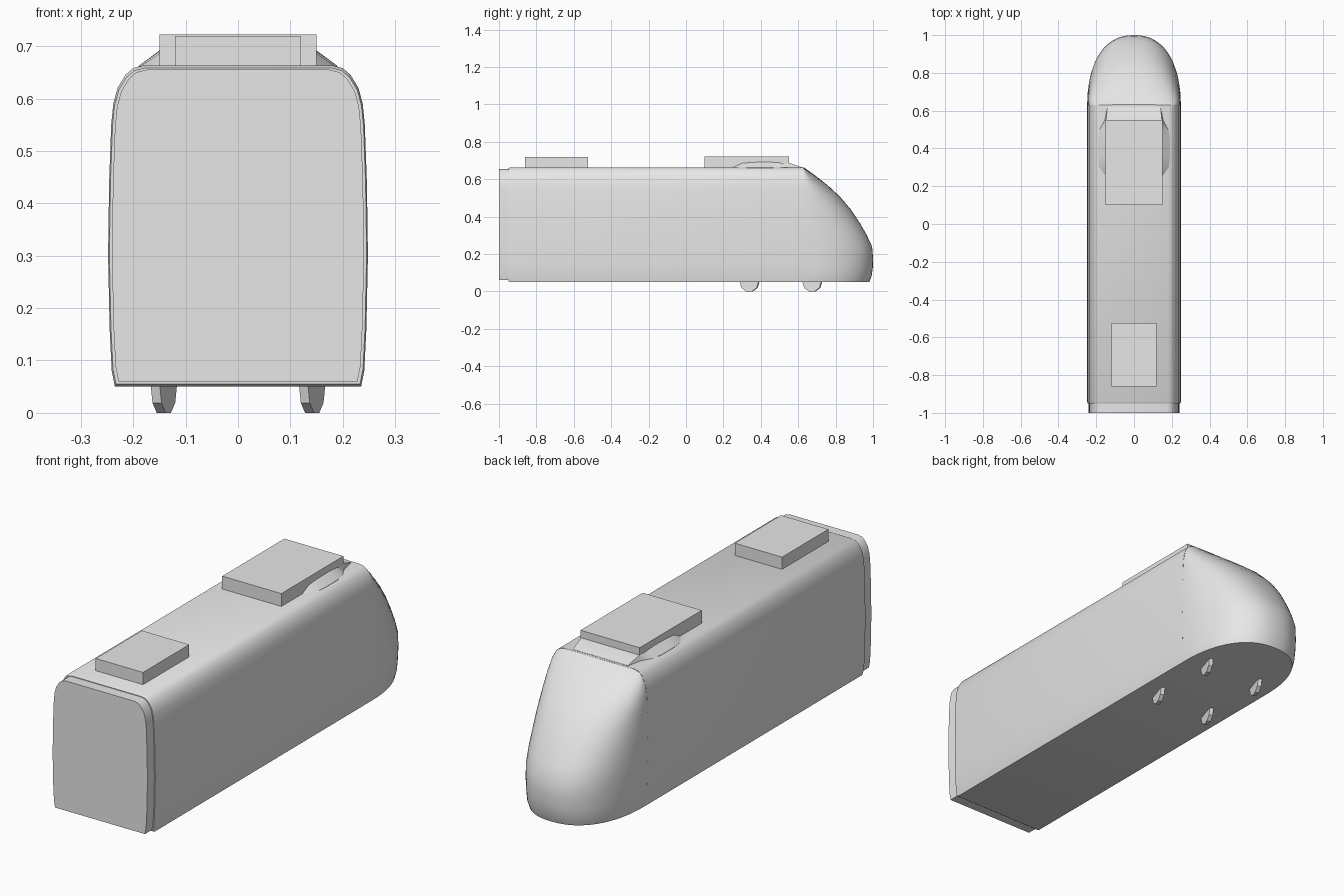
import bpy
import math

if "Cube" in bpy.data.objects:
    bpy.data.objects.remove(bpy.data.objects["Cube"], do_unlink=True)

grey = bpy.data.materials.new("plain grey")
grey.use_nodes = True
colour = (0.8, 0.8, 0.8, 1)
grey.diffuse_color = colour
grey.node_tree.nodes["Principled BSDF"].inputs["Base Color"].default_value = colour


def finish(ob, name, smooth=None):
    ob.name = name
    ob.data.materials.append(grey)
    if smooth:
        bpy.ops.object.select_all(action="DESELECT")
        ob.select_set(True)
        bpy.context.view_layer.objects.active = ob
        bpy.ops.object.shade_smooth_by_angle(angle=math.radians(smooth))
    return ob


def loft(name, rings, smooth=None):
    """Skin a list of equal closed rings and cap both ends."""
    n = len(rings[0])
    verts = [p for ring in rings for p in ring]
    faces = [(r * n + i, r * n + (i + 1) % n, (r + 1) * n + (i + 1) % n, (r + 1) * n + i)
             for r in range(len(rings) - 1) for i in range(n)]
    faces.append(tuple(reversed(range(n))))
    faces.append(tuple(range(len(verts) - n, len(verts))))
    mesh = bpy.data.meshes.new(name)
    mesh.from_pydata(verts, [], faces)
    ob = bpy.data.objects.new(name, mesh)
    bpy.context.collection.objects.link(ob)
    return finish(ob, name, smooth)


def box(name, half_x, y0, y1, z0, z1):
    bpy.ops.mesh.primitive_cube_add(size=1, location=(0, (y0 + y1) / 2, (z0 + z1) / 2))
    ob = bpy.context.object
    ob.scale = (2 * half_x, y1 - y0, z1 - z0)
    return finish(ob, name)


# Half cross-section of the carriage: half width, height
side = [(0.235, 0.05), (0.241, 0.08), (0.245, 0.16), (0.248, 0.3), (0.246, 0.44),
        (0.242, 0.55), (0.238, 0.59), (0.23, 0.62), (0.215, 0.645), (0.2, 0.658), (0.18, 0.663)]


def section(y, shrink=1.0, low=0.05, high=0.663):
    half = [(x * shrink, low + (z - 0.05) / 0.613 * (high - low)) for x, z in side]
    return [(-x, y, z) for x, z in half] + [(x, y, z) for x, z in reversed(half)]


# Carriage body and recessed rear end
loft("body", [section(-0.95, 0.99, 0.055, 0.658), section(-0.94), section(0.63)], 30)
loft("rear_end", [section(-1, 0.97, 0.06, 0.655), section(-0.93, 0.97, 0.06, 0.655)], 30)


# Nose, built as stacked rounded slices
def lookup(table, z):
    for (a, za), (b, zb) in zip(table, table[1:]):
        if z <= zb:
            return a + (b - a) * (z - za) / (zb - za)
    return table[-1][0]


reach = [(0.98, 0.05), (0.992, 0.08), (0.999, 0.13), (1.0, 0.18), (0.995, 0.24),
         (0.967, 0.3), (0.93, 0.365), (0.88, 0.44), (0.82, 0.51), (0.76, 0.565),
         (0.7, 0.613), (0.66, 0.642), (0.645, 0.652), (0.632, 0.663)]
steps = 32
nose = []
for tip, z in reach:
    width = lookup(side, z)
    ring = []
    for i in range(steps + 1):
        t = math.pi * i / steps
        c, s = math.cos(t), max(0.0, math.sin(t))
        ring.append((math.copysign(width * abs(c) ** 0.87, c),
                     0.628 + (tip - 0.628) * s ** 0.87, z))
    nose.append(ring)
loft("nose", nose, 40)

# Roof equipment
box("front_roof_unit", 0.15, 0.1, 0.55, 0.65, 0.722)
box("rear_roof_unit", 0.12, -0.86, -0.525, 0.65, 0.719)

# Low fairing that swells out under the front unit
fairing = []
for y, half, top in [(0.24, 0.14, 0.664), (0.3, 0.185, 0.687), (0.36, 0.19, 0.692),
                     (0.45, 0.19, 0.693), (0.5, 0.182, 0.69), (0.55, 0.155, 0.688),
                     (0.62, 0.14, 0.664)]:
    inner = min(half, 0.148)
    fairing.append([(-half, y, 0.655), (-half, y, 0.662), (-inner, y, top),
                    (inner, y, top), (half, y, 0.662), (half, y, 0.655)])
loft("roof_fairing", fairing, 30)

# Small wheels under the nose end
for sx, side_name in ((-1, "right"), (1, "left")):
    for y, end in ((0.34, "rear"), (0.675, "front")):
        bpy.ops.mesh.primitive_cylinder_add(vertices=10, radius=0.0525, depth=0.018,
                                            location=(sx * 0.1415, y, 0.05),
                                            rotation=(0, math.pi / 2, 0))
        wheel = bpy.context.object
        wheel.rotation_euler = (math.pi / 10, math.pi / 2, 0)
        finish(wheel, f"{end}_{side_name}_wheel", 30)
